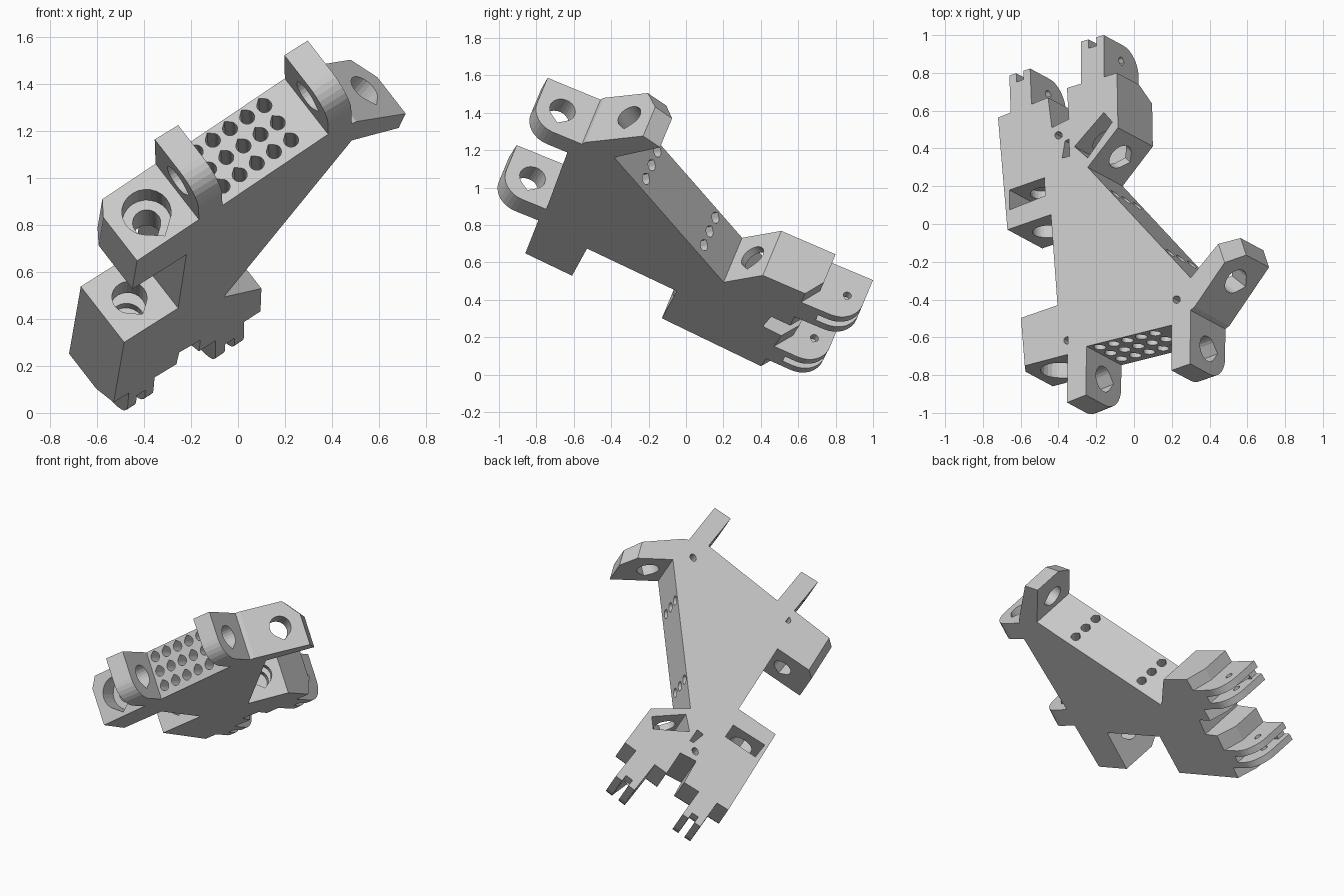
import bpy, bmesh, math
from mathutils import Vector

if "Cube" in bpy.data.objects:
    bpy.data.objects.remove(bpy.data.objects["Cube"])

gray = bpy.data.materials.new("light gray plastic")
gray.use_nodes = True
gray.diffuse_color = (0.6, 0.6, 0.6, 1)
gray.node_tree.nodes["Principled BSDF"].inputs["Base Color"].default_value = (0.6, 0.6, 0.6, 1)

# Tilted plate: normal N, top plane N.p = TOP, thickness T
N = Vector((-0.583, 0.313, 0.750)).normalized()
TOP, T = 0.785, 0.317


def lift(p, d=0.0):
    """Point of the top plane above (x, y), sunk by d into the plate."""
    x, y = p
    return Vector((x, y, (TOP - N.x * x - N.y * y) / N.z)) - N * d


def prism(name, ring, sweep):
    """Solid from a closed ring of points swept along a vector."""
    bm = bmesh.new()
    low = [bm.verts.new(p) for p in ring]
    high = [bm.verts.new(p + sweep) for p in ring]
    bm.faces.new(low)
    bm.faces.new(high)
    for i in range(len(ring)):
        j = (i + 1) % len(ring)
        bm.faces.new((low[i], low[j], high[j], high[i]))
    bmesh.ops.recalc_face_normals(bm, faces=bm.faces)
    mesh = bpy.data.meshes.new(name)
    bm.to_mesh(mesh)
    bm.free()
    mesh.materials.append(gray)
    ob = bpy.data.objects.new(name, mesh)
    bpy.context.scene.collection.objects.link(ob)
    return ob


def cut(target, cutters):
    """Subtract each cutter from the target and remove it."""
    for c in cutters:
        c.hide_render = True
        mod = target.modifiers.new("cut", 'BOOLEAN')
        mod.operation, mod.solver, mod.object = 'DIFFERENCE', 'EXACT', c
        bpy.context.view_layer.objects.active = target
        bpy.ops.object.modifier_apply(modifier=mod.name)
        bpy.data.objects.remove(c)


def sunk(name, outline, d0, d1):
    return prism(name, [lift(p, d0) for p in outline], -N * (d1 - d0))


def teardrop(center, axis, r, depth, tip):
    """Drop-shaped drill, its point along +N or -N."""
    side = axis.cross(N)
    ring = [center + N * tip * r * 1.28]
    for i in range(19):
        a = math.radians(45 + 15 * i)
        ring.append(center + (N * tip * math.cos(a) + side * math.sin(a)) * r)
    return prism("drill", [p - axis * 0.03 for p in ring], axis * (depth + 0.03))


def edge_hole(edge, t, d, r, depth, tip=-1):
    a, b = lift(edge[0]), lift(edge[1])
    axis = N.cross(b - a).normalized()
    return teardrop(a.lerp(b, t) - N * d, axis, r, depth, tip)


def chamfer(edge, d0, d1, inset):
    """Wedge that bevels an outline edge from depth d0 to depth d1."""
    a, b = lift(edge[0]), lift(edge[1])
    along = (b - a).normalized()
    inward = N.cross(along)
    dd = d1 - d0
    tri = [(-inset / 2, d0 - dd / 2), (1.5 * inset, d1 + dd / 2), (-inset / 2, d1 + dd / 2)]
    ring = [a - along * 0.05 + inward * s - N * d for s, d in tri]
    return prism("wedge", ring, b - a + along * 0.1)


# Main body outline on the top plane, counter-clockwise
box_front = [(-0.615, -0.76), (-0.35, -0.69)]
grid_wall = [(-0.26, -0.65), (0.20, -0.535)]
flange_front = [(0.32, -0.44), (0.53, -0.13)]
flange_end = [(0.53, -0.13), (0.50, -0.04)]
slope_wall = [(0.30, -0.285), (-0.245, 0.30)]
block_face = [(-0.245, 0.30), (-0.085, 0.51)]
left_back = [(-0.09, 0.80), (-0.355, 0.72)]
right_back = [(-0.455, 0.67), (-0.72, 0.563)]
right_face = [(-0.67, -0.03), (-0.44, 0.05)]
box_side = [(-0.635, -0.51), (-0.615, -0.76)]
outline = (box_front + grid_wall + flange_front + flange_end[1:] + slope_wall
           + block_face[1:] + left_back + [(-0.345, 0.555), (-0.435, 0.51)]
           + right_back + right_face + [(-0.405, -0.43)] + box_side[:1])
body = sunk("plate_body", outline, 0, T)

# Bevelled block ends
cut(body, [chamfer(left_back, 0.2, T, 0.07), chamfer(right_back, 0.2, T, 0.07),
           chamfer(box_side, 0.07, 0, 0.045), chamfer(flange_end, 0.11, 0, 0.08)])

# Bolt holes, with a counterbore in the front box
MID = T / 2
cut(body, [edge_hole(box_front, 0.5, MID, 0.105, 0.12),
           edge_hole(box_front, 0.5, MID, 0.06, 0.42),
           edge_hole(right_face, 0.5, MID, 0.075, 0.27),
           edge_hole(block_face, 0.5, MID, 0.07, 0.2),
           edge_hole(flange_front, 0.6, MID, 0.07, 0.22)])

# Nut pockets sunk into the top
pockets = [[(-0.66, 0.18), (-0.66, 0.075), (-0.47, 0.15), (-0.475, 0.245)],
           [(-0.315, 0.41), (-0.245, 0.35), (-0.115, 0.54), (-0.16, 0.59)],
           [(-0.38, 0.35), (-0.34, 0.36), (-0.345, 0.45), (-0.365, 0.44)]]
cut(body, [sunk("pocket", p, -0.05, 0.27) for p in pockets])

# Small holes: grid on the front wall, two columns on the sloped wall
rows = [0.05 + 0.098 * j for j in range(3)]
cut(body, [edge_hole(grid_wall, 0.11 + 0.159 * k, d, 0.032, 0.2, 1)
           for k in range(5) for d in rows])
cut(body, [edge_hole(slope_wall, t, d, 0.03, 0.12, 1)
           for t in (0.253, 0.783) for d in rows])

# Pin holes in the top
pins = []
for x, y in [(-0.352, -0.616), (0.225, -0.40), (-0.40, 0.47)]:
    ring = [(x + 0.02 * math.cos(i * math.pi / 6), y + 0.02 * math.sin(i * math.pi / 6))
            for i in range(12)]
    pins.append(sunk("pin", ring, -0.05, 0.15))
cut(body, pins)


def lug(name, left, right, base, hole_at, hole_r, slotted=False):
    """Lug with a square top corner and a rounded lower corner."""
    a, b = lift(left), lift(right)
    inward = lift(base) - a
    length = inward.length
    inward.normalize()
    across = b - a
    r = 0.14
    profile = [(length, 0), (0, 0)]
    for i in range(9):
        ang = i * math.pi / 16
        profile.append((r - r * math.cos(ang), T - r + r * math.sin(ang)))
    profile.append((length, T))

    def solid(part, pts, e0, e1):
        ring = [a + inward * s - N * d + across * e0 for s, d in pts]
        return prism(part, ring, across * (e1 - e0))

    ob = solid(name, profile, 0, 1)
    axis = across.normalized()
    center = a + inward * hole_at - N * MID
    cutters = [teardrop(center - axis * 0.02, axis, hole_r, across.length + 0.06, -1)]
    if slotted:
        for s, d in ((0.2, 0.06), (0.05, -0.1)):
            pts = [(-0.05, d), (s, d), (s, 0.4), (-0.05, 0.4)]
            cutters.append(solid("slot", pts, 0.33, 0.67))
    cut(ob, cutters)


# Front lugs and rear forks
lug("front_lug_right", (-0.355, -0.945), (-0.255, -0.905), (-0.35, -0.60), 0.145, 0.07)
lug("front_lug_left", (0.198, -0.775), (0.297, -0.74), (0.20, -0.45), 0.14, 0.07)
lug("rear_fork_right", (-0.55, 0.823), (-0.66, 0.786), (-0.54, 0.56), 0.095, 0.022, True)
lug("rear_fork_left", (-0.16, 1.0), (-0.28, 0.966), (-0.16, 0.70), 0.095, 0.022, True)
